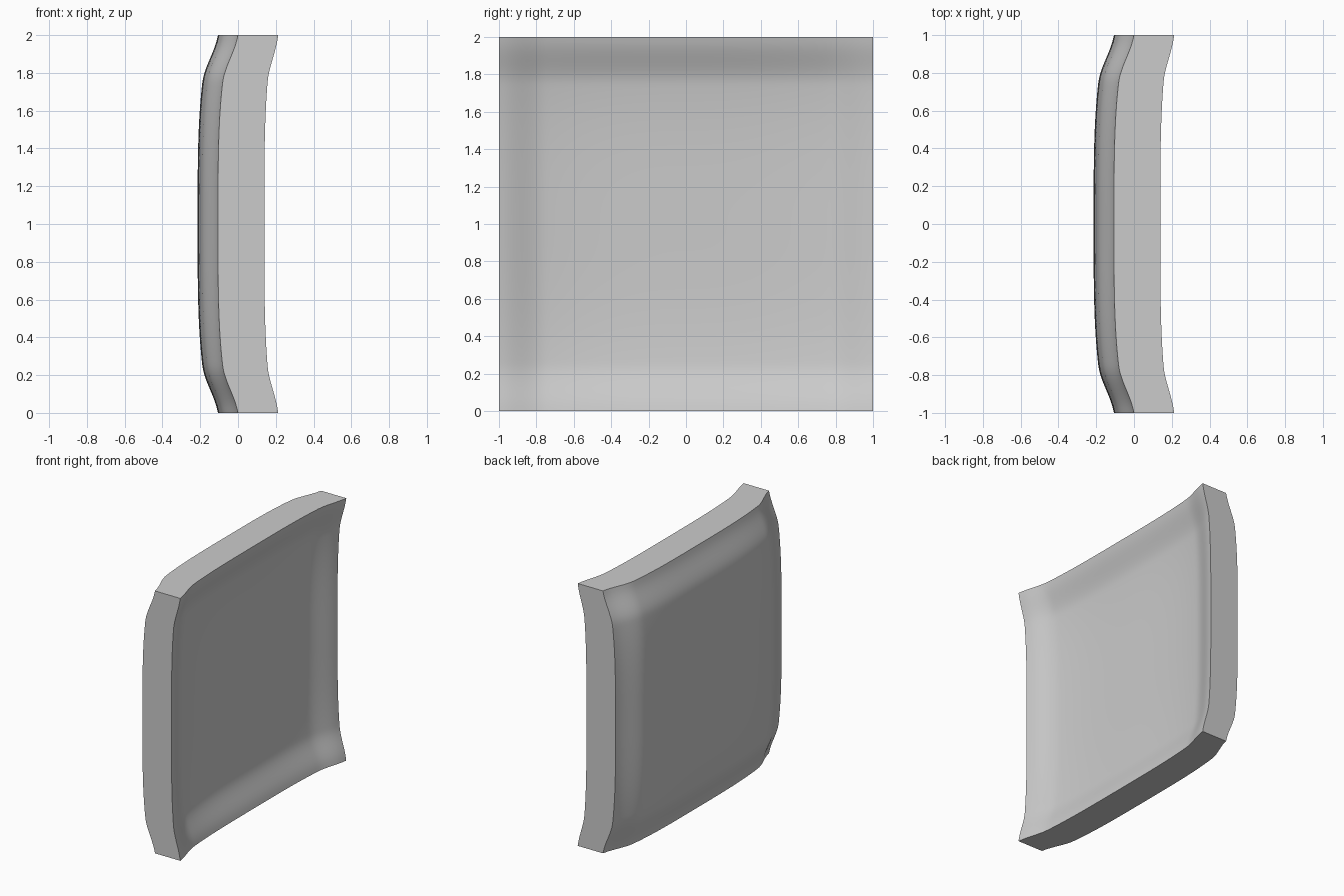
import bpy
import bmesh
import math

cube = bpy.data.objects.get("Cube")
if cube:
    bpy.data.objects.remove(cube, do_unlink=True)

SEGMENTS = 80


def rise(t):
    """Bulge from 0 at the rim (t = +-1) to 1 in the middle: a quick step, then a slow dome."""
    d = max(0.0, 1 - abs(t))
    s = min(1.0, max(0.0, (d - 0.02) / 0.23))
    step = s * s * (3 - 2 * s)
    dome = 1 - (1 - d) ** 3.5
    return 0.36 * step + 0.64 * dome


def add_sheet(bm, rim_x, bulge, dish):
    """Square sheet in the YZ plane, bowed towards -x; dish deepens only the inside."""
    made = bmesh.ops.create_grid(bm, x_segments=SEGMENTS, y_segments=SEGMENTS, size=1)
    for v in made["verts"]:
        y, z = v.co.x, v.co.y
        a, b = rise(y), rise(z)
        v.co = (rim_x - bulge * (a + b) - dish * a * b, y, z + 1)


# Bowed panel: convex sheet, concave sheet and the rim joining them
bm = bmesh.new()
add_sheet(bm, 0.0, 0.106, 0.002)
add_sheet(bm, 0.213, 0.074, 0.035)
rim = [e for e in bm.edges if e.is_boundary]
bmesh.ops.bridge_loops(bm, edges=rim)
bmesh.ops.recalc_face_normals(bm, faces=bm.faces)

mesh = bpy.data.meshes.new("bowed_panel")
bm.to_mesh(mesh)
bm.free()
panel = bpy.data.objects.new("bowed_panel", mesh)
bpy.context.collection.objects.link(panel)

# Plain grey finish
grey = bpy.data.materials.new("light_grey")
grey.use_nodes = True
colour = (0.6, 0.6, 0.6, 1)
grey.diffuse_color = colour
grey.node_tree.nodes["Principled BSDF"].inputs["Base Color"].default_value = colour
mesh.materials.append(grey)

# Smooth faces with crisp rim edges
bpy.ops.object.select_all(action="DESELECT")
panel.select_set(True)
bpy.context.view_layer.objects.active = panel
bpy.ops.object.shade_smooth_by_angle(angle=math.radians(35))
